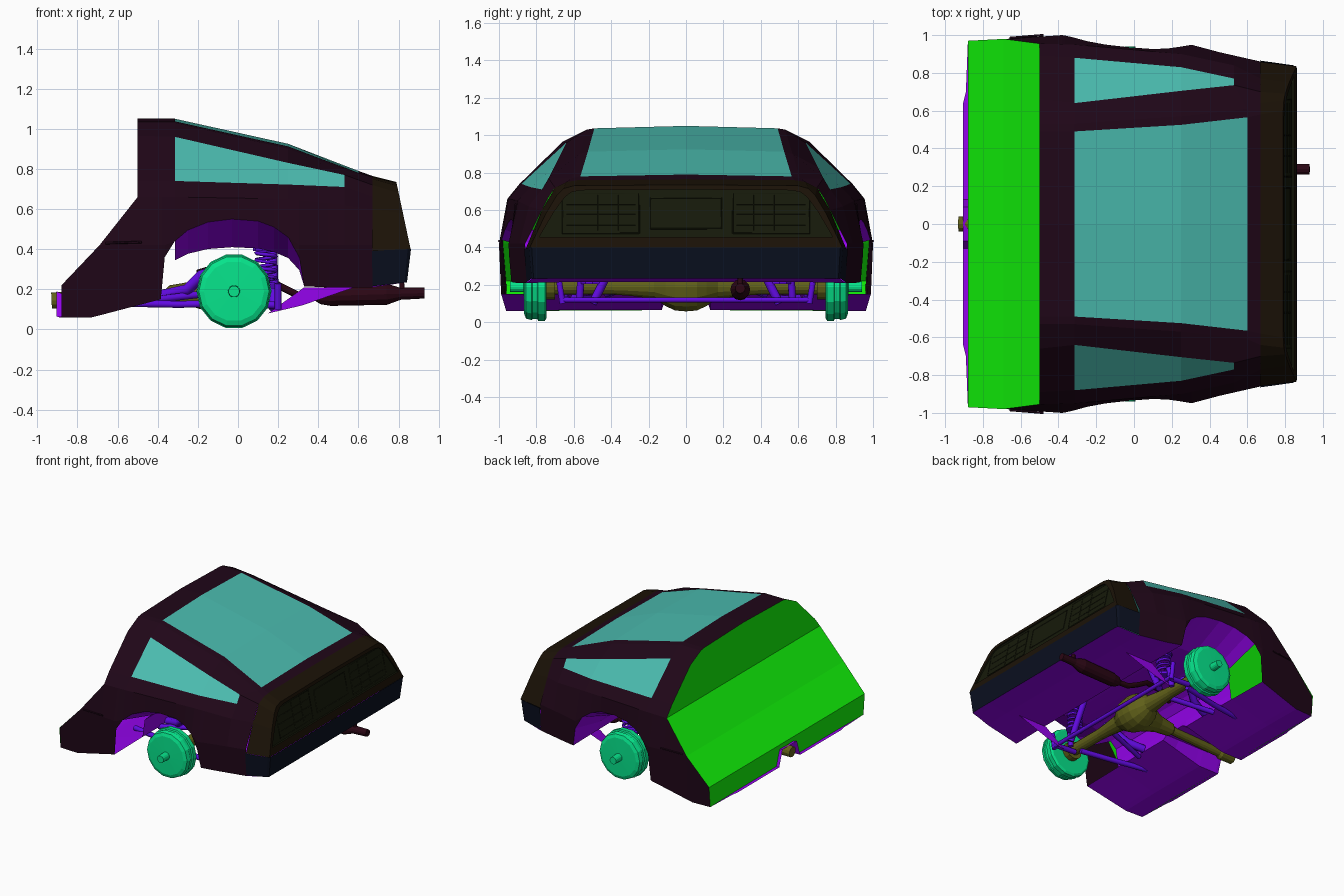
import bpy, bmesh, math
from mathutils import Vector, Matrix

if "Cube" in bpy.data.objects:
    bpy.data.objects.remove(bpy.data.objects["Cube"])


def mat(name, *c):
    m = bpy.data.materials.new(name)
    m.diffuse_color = (*c, 1)
    m.use_nodes = True
    m.node_tree.nodes["Principled BSDF"].inputs["Base Color"].default_value = m.diffuse_color
    return m


BODY = mat("plum_paint", .014, .002, .009)
GLASS = mat("teal_glass", .07, .5, .43)
GREEN = mat("green_panel", .006, .95, .003)
FLOOR = mat("purple_floor", .3, .001, .85)
SUSP = mat("indigo_metal", .12, .003, .75)
DRUM = mat("mint_metal", .002, .78, .26)
AXLE = mat("olive_metal", .12, .12, .01)
TAIL = mat("brown_trim", .011, .006, .002)
LAMP = mat("dark_olive", .008, .01, .003)
NAVY = mat("navy_trim", .003, .005, .014)
PIPE = mat("maroon_metal", .024, .002, .007)


def finish(name, bm, m, mirror=False):
    bmesh.ops.remove_doubles(bm, verts=bm.verts, dist=.0005)
    bmesh.ops.recalc_face_normals(bm, faces=bm.faces)
    me = bpy.data.meshes.new(name)
    bm.to_mesh(me)
    bm.free()
    me.materials.append(m)
    ob = bpy.data.objects.new(name, me)
    bpy.context.collection.objects.link(ob)
    if mirror:
        md = ob.modifiers.new("mirror", 'MIRROR')
        md.use_axis = (False, True, False)
    return ob


def grid(name, cols, m, keep=lambda i, j: True, mirror=True, cap=False):
    bm = bmesh.new()
    vs = [[bm.verts.new(p) for p in c] for c in cols]
    for i in range(len(cols) - 1):
        for j in range(len(cols[0]) - 1):
            if keep(i, j):
                bm.faces.new((vs[i][j], vs[i + 1][j], vs[i + 1][j + 1], vs[i][j + 1]))
    if cap:
        bm.faces.new(vs[-1])
    loose = [v for v in bm.verts if not v.link_faces]
    bmesh.ops.delete(bm, geom=loose, context='VERTS')
    return finish(name, bm, m, mirror)


def lathe(name, start, direction, prof, n, m, mirror=False):
    q = Vector(direction).to_track_quat('Z', 'Y').to_matrix().to_4x4()
    M = Matrix.Translation(start) @ q
    cols = [[M @ Vector((r * math.cos(2 * math.pi * k / n), r * math.sin(2 * math.pi * k / n), t))
             for k in range(n + 1)] for t, r in prof]
    return grid(name, cols, m, mirror=mirror)


def pipe(name, pts, r, m, both=False, res=1):
    for s in ((1, -1) if both else (1,)):
        cu = bpy.data.curves.new(name, 'CURVE')
        cu.dimensions = '3D'
        cu.bevel_depth, cu.bevel_resolution, cu.use_fill_caps = r, res, True
        sp = cu.splines.new('POLY')
        sp.points.add(len(pts) - 1)
        for p, (x, y, z) in zip(sp.points, pts):
            p.co = (x, y * s, z, 1)
        cu.materials.append(m)
        ob = bpy.data.objects.new(name, cu)
        bpy.context.collection.objects.link(ob)


def interp(tab, x):
    for a, b in zip(tab, tab[1:]):
        if x <= b[0]:
            t = max(0, (x - a[0]) / (b[0] - a[0]))
            return a[1] + (b[1] - a[1]) * t
    return tab[-1][1]


# upper body: half cross-sections (y, z) from roof centre to shoulder
secs = [
    ([-.5] * 6, [(0, 1.05), (.49, 1.037), (.53, 1.03), (.66, .965), (.89, .74), (.955, .66)]),
    ([-.315] * 6, [(0, 1.05), (.49, 1.037), (.53, 1.03), (.64, .96), (.88, .74), (.95, .66)]),
    ([.25] * 6, [(0, .925), (.525, .912), (.57, .9), (.705, .83), (.83, .722), (.9, .65)]),
    ([.6, .6, .6, .53, .53, .53], [(0, .79), (.565, .78), (.61, .77), (.735, .77), (.77, .71), (.84, .62)]),
    ([.67] * 6, [(0, .765), (.58, .76), (.64, .75), (.70, .72), (.74, .66), (.77, .6)]),
]
upper = [[(x, y, z) for x, (y, z) in zip(xs, yz)] for xs, yz in secs]
is_glass = lambda i, j: i in (1, 2) and j in (0, 3)
grid("upper_body", upper, BODY, lambda i, j: not is_glass(i, j))
grid("rear_window", upper, GLASS, lambda i, j: is_glass(i, j) and j == 0)
grid("side_window", upper, GLASS, lambda i, j: is_glass(i, j) and j == 3)

# lower side panels with wheel arch opening
top_z = [(-.88, .22), (-.69, .42), (-.5, .66), (-.315, .66), (.25, .65), (.53, .62), (.67, .6)]
top_y = [(-.88, .97), (-.69, .98), (-.5, .955), (-.315, .95), (.25, .9), (.53, .84), (.67, .77)]
width = [(-.88, .97), (-.67, .98), (-.38, 1), (-.1, .955), (.1, .94), (.3, .95), (.45, .91), (.67, .86), (.85, .83)]
bottom = [(-.88, .06), (-.73, .06), (-.69, .07), (-.5, .12), (-.385, .15), (-.38, .2), (-.365, .36), (-.315, .44),
          (-.25, .495), (-.15, .535), (-.03, .55), (.1, .54), (.18, .51), (.25, .46), (.305, .36), (.33, .215),
          (.45, .21), (.53, .21), (.67, .21)]


def side_y(x, z):
    zt, w = interp(top_z, x), interp(width, x)
    if z > .42 and zt > .43:
        return w + (interp(top_y, x) - w) * (z - .42) / (zt - .42)
    return w * (1 - .015 * max(0, .42 - z) / .35)


side = []
for x, zb in bottom:
    zt = interp(top_z, x)
    side.append([(x, side_y(x, z), z) for z in (zt, max(zb, min(zt, .42)), zb)])
grid("side_panel", side, BODY)
pipe("side_trim", [(-.66, .985, .43), (-.48, 1, .435)], .006, BODY, True, 0)

# underbody: front lip, tunnel, hump over axle and wheel-arch liners (open at the front of the arch)
under = [[(-.905, 0, .19), (-.905, .09, .19), (-.905, .13, .065), (-.905, .64, .065), (-.89, .7, .06)]]
for x, zb in bottom + [(.84, .235)]:
    zf = .2 + (zb - .2) * .6 if -.383 < x < .32 else zb + .005
    zc = max(zf, .18)
    ye = side_y(x, zb) if x < .7 else .82
    under.append([(x, 0, zc), (x, .09, zc), (x, .13, zf), (x, .64, zf), (x, ye, zb)])
open_x = lambda i: -.386 <= under[i][0][0] < -.32
grid("underbody", under, FLOOR, lambda i, j: not (open_x(i) and j == 3))
grid("floor_fin", [[(.58, .6, .21), (.32, .6, .12)], [(.33, .6, .21), (.15, .6, .08)]], FLOOR)

# front closing panel, notched over the tunnel
front = [[(-.88, 0, .185), (-.88, 0, .22), (-.69, 0, .42), (-.5, 0, .66)],
         [(-.88, .09, .185), (-.88, .09, .22), (-.69, .09, .42), (-.5, .09, .66)],
         [(-.88, .13, .065), (-.88, .13, .22), (-.69, .13, .42), (-.5, .13, .66)],
         [(-.88, .955, .06), (-.88, .97, .22), (-.69, .98, .42), (-.5, .955, .66)]]
grid("front_panel_lower", front, GREEN)
grid("front_panel_upper", [[(-.5, 0, z) for y, z in secs[0][1]],
                           [(-.5, y, z) for y, z in secs[0][1]]], GREEN)

# tail surround and recessed tail panel
tx = lambda z: .86 - .07 * (z - .4) / .33
rE = [(.67, 0, .765), (.67, .58, .76), (.67, .64, .75), (.67, .70, .72), (.67, .77, .6), (.67, .858, .39), (.67, 0, .39)]
yzF = [(0, .735), (.6, .73), (.655, .715), (.69, .68), (.75, .58), (.835, .4), (0, .4)]
yzG = [(y * .94, .455 + (z - .4) * .76) for y, z in yzF]
rF = [(tx(z), y, z) for y, z in yzF]
rG = [(tx(z), y, z) for y, z in yzG]
rH = [(tx(z) - .012, y, z) for y, z in yzG]
grid("tail_surround", [rE, rF, rG], TAIL, lambda i, j: i or j < 5)
grid("tail_panel", [rG, rH], LAMP, cap=True)


def frame(name, y0, z0, y1, z1, both=True):
    loop = [(y0, z0), (y1, z0), (y1, z1), (y0, z1), (y0, z0)]
    pipe(name, [(tx(z) - .012, y, z) for y, z in loop], .004, LAMP, both, 0)


frame("lamp_frame", .25, .475, .66, .69)
frame("plate_frame", -.19, .5, .19, .665, False)
for z in (.52, .575, .63):
    pipe("lamp_rib", [(tx(z) - .012, .27, z), (tx(z) - .012, .64, z)], .003, LAMP, True, 0)
for y in (.36, .47):
    pipe("lamp_divider", [(tx(.49) - .012, y, .49), (tx(.68) - .012, y, .68)], .003, LAMP, True, 0)

# rear bumper
grid("rear_bumper", [[(.862, 0, .4), (.842, 0, .235)], [(.862, .825, .4), (.842, .815, .235)],
                     [(.845, .84, .4), (.83, .825, .234)], [(.668, .865, .392), (.67, .852, .215)]], NAVY)

# brake drums
AX = (-.02, 0, .19)
lathe("brake_drum", AX, (0, 1, 0), [(.745, 0), (.745, .17), (.755, .187), (.79, .187), (.795, .177), (.82, .177),
      (.825, .183), (.855, .175), (.865, .15), (.868, .03), (.94, .028), (.94, 0)], 14, DRUM, True)

# axle, differential and drive shaft
lathe("axle", AX, (0, 1, 0), [(0, .135), (.06, .13), (.11, .105), (.17, .065), (.3, .05), (.4, .042), (.7, .042),
      (.7, .07), (.75, .07)], 14, AXLE, True)
lathe("drive_shaft", (.0, 0, .185), (-1, 0, -.045), [(0, .12), (.12, .1), (.22, .065), (.34, .05), (.36, .032),
      (.8, .032), (.82, .045), (.93, .04), (.93, 0)], 12, AXLE)

# suspension links, dampers and cross bar
pipe("lower_arm", [(-.55, .5, .13), (-.3, .54, .125), (.0, .6, .13)], .02, SUSP, True)
pipe("upper_arm", [(-.38, .34, .17), (-.25, .38, .2), (-.18, .42, .27), (-.08, .44, .3)], .03, SUSP, True)
pipe("diagonal_arm", [(-.4, .42, .15), (.02, .3, .2)], .02, SUSP, True)
pipe("cross_bar", [(.2, -.66, .12), (.2, .66, .12)], .016, SUSP)
pipe("bar_bracket", [(.2, .66, .1), (.2, .68, .23)], .018, SUSP, True)
pipe("bar_link", [(.02, .64, .13), (.2, .64, .12)], .02, SUSP, True)
pipe("strut_post", [(.12, .57, .11), (.14, .56, .26)], .022, SUSP, True)
pipe("damper", [(.18, .5, .1), (.17, .36, .38)], .026, SUSP, True)
pipe("spring", [(.14 + .05 * math.cos(a * math.pi / 6), .5 + .05 * math.sin(a * math.pi / 6), .22 + a * .003)
                for a in range(61)], .01, SUSP, True, 0)
for n, z in (("spring_seat", .205), ("spring_cap", .39)):
    lathe(n, (.14, .5, z), (0, 0, 1), [(0, 0), (0, .065), (.02, .065), (.02, 0)], 10, SUSP, True)

# exhaust
lathe("muffler", (.38, .29, .165), (1, 0, .03), [(0, .02), (.03, .04), (.08, .05), (.36, .053), (.4, .04), (.43, .03),
      (.55, .027), (.55, 0)], 12, PIPE)
pipe("exhaust_pipe", [(-.2, .16, .28), (-.1, .2, .31), (.08, .24, .3), (.2, .28, .22), (.3, .29, .17), (.42, .29, .165)],
     .02, PIPE)
pipe("exhaust_hanger", [(.82, .29, .17), (.815, .29, .25)], .014, PIPE)
